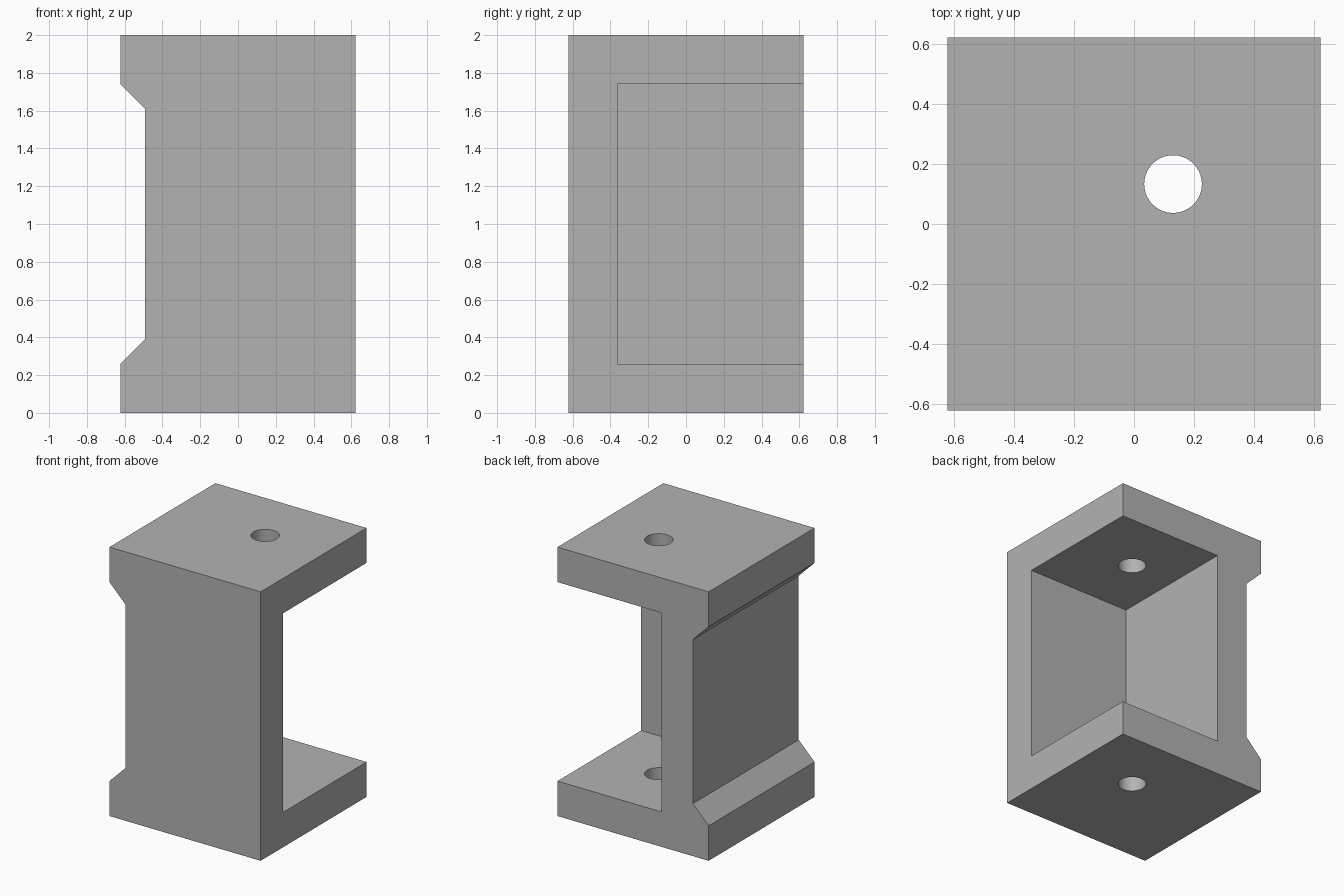
import bpy
import bmesh
from mathutils import Matrix, Vector

HALF = 0.622      # half of the square footprint
HEIGHT = 2.0
PLATE = 0.26      # thickness of plates and walls
NOTCH = 0.13      # depth of the chamfered side groove

cube = bpy.data.objects.get("Cube")
if cube:
    bpy.data.objects.remove(cube)

grey = bpy.data.materials.new("plain grey")
grey.use_nodes = True
colour = (0.45, 0.45, 0.45, 1)
grey.diffuse_color = colour
grey.node_tree.nodes["Principled BSDF"].inputs["Base Color"].default_value = colour


def add_object(name, bm):
    bmesh.ops.recalc_face_normals(bm, faces=bm.faces)
    mesh = bpy.data.meshes.new(name)
    bm.to_mesh(mesh)
    bm.free()
    mesh.materials.append(grey)
    obj = bpy.data.objects.new(name, mesh)
    bpy.context.collection.objects.link(obj)
    return obj


def cut(target, cutter):
    cutter.hide_render = True
    mod = target.modifiers.new(cutter.name, "BOOLEAN")
    mod.operation = "DIFFERENCE"
    mod.solver = "EXACT"
    mod.object = cutter
    bpy.context.view_layer.objects.active = target
    bpy.ops.object.modifier_apply(modifier=mod.name)
    bpy.data.objects.remove(cutter)


# Body: front outline with the chamfered groove, extruded from front to back
groove = [(-HALF, PLATE), (-HALF + NOTCH, PLATE + NOTCH)]
left_edge = [(-HALF, 0)] + groove
left_edge += [(x, HEIGHT - z) for x, z in reversed(left_edge)]
outline = left_edge + [(HALF, HEIGHT), (HALF, 0)]
bm = bmesh.new()
face = bm.faces.new([bm.verts.new((x, -HALF, z)) for x, z in outline])
extruded = bmesh.ops.extrude_face_region(bm, geom=[face])["geom"]
bmesh.ops.translate(bm, vec=(0, 2 * HALF, 0),
                    verts=[v for v in extruded if isinstance(v, bmesh.types.BMVert)])
body = add_object("bracket_body", bm)

# Pocket open towards the left side and the back
low = Vector((-HALF + NOTCH + PLATE, -HALF + PLATE, PLATE))
high = Vector((1, 1, HEIGHT - PLATE))
bm = bmesh.new()
bmesh.ops.create_cube(bm, size=1, matrix=Matrix.Translation((low + high) / 2)
                      @ Matrix.Diagonal((*(high - low), 1)))
cut(body, add_object("pocket_cutter", bm))

# Round bolt hole through both plates
bm = bmesh.new()
bmesh.ops.create_cone(bm, cap_ends=True, segments=64, radius1=0.096, radius2=0.096,
                      depth=3, matrix=Matrix.Translation((0.13, 0.133, 1)))
cut(body, add_object("hole_cutter", bm))

# Smooth hole walls, sharp edges elsewhere
bpy.ops.object.select_all(action="DESELECT")
body.select_set(True)
bpy.context.view_layer.objects.active = body
bpy.ops.object.shade_smooth_by_angle()
